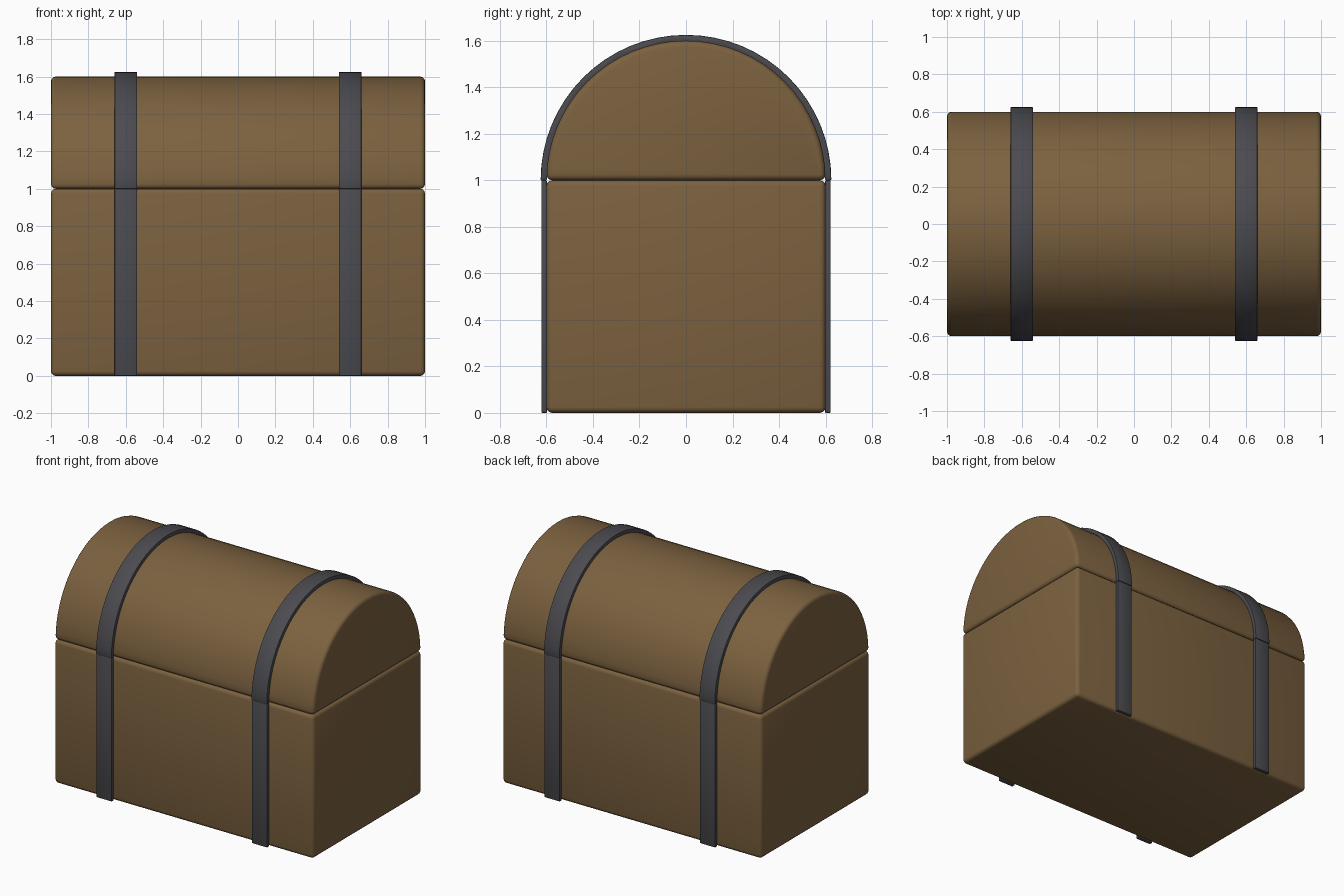
import bpy, bmesh, math

if "Cube" in bpy.data.objects:
    bpy.data.objects.remove(bpy.data.objects["Cube"])


def material(name, rgb):
    m = bpy.data.materials.new(name)
    m.diffuse_color = (*rgb, 1.0)
    m.use_nodes = True
    m.node_tree.nodes["Principled BSDF"].inputs["Base Color"].default_value = m.diffuse_color
    return m


WOOD = material("brown wood", (0.2, 0.12, 0.05))
IRON = material("dark iron", (0.07, 0.07, 0.08))


def arc(radius, steps=32, z=1.0):
    """Half circle in the y-z plane, from the front over the top to the back."""
    return [(-radius * math.cos(math.pi * i / steps),
             z + radius * math.sin(math.pi * i / steps)) for i in range(steps + 1)]


def rect(y0, y1, z0, z1):
    return [(y0, z0), (y0, z1), (y1, z1), (y1, z0)]


def extrude_x(name, profile, x0, x1, mat, bevel, segments):
    """Extrude a closed y-z profile along x, then round its sharp edges."""
    bm = bmesh.new()
    face = bm.faces.new([bm.verts.new((x0, y, z)) for y, z in profile])
    ext = bmesh.ops.extrude_face_region(bm, geom=[face])
    moved = [v for v in ext["geom"] if isinstance(v, bmesh.types.BMVert)]
    bmesh.ops.translate(bm, verts=moved, vec=(x1 - x0, 0, 0))
    bmesh.ops.recalc_face_normals(bm, faces=bm.faces)
    sharp = [e for e in bm.edges if e.calc_face_angle(0) > math.radians(30)]
    bmesh.ops.bevel(bm, geom=sharp, offset=bevel, segments=segments,
                    profile=0.5, affect='EDGES', clamp_overlap=True)
    me = bpy.data.meshes.new(name)
    bm.to_mesh(me)
    bm.free()
    me.materials.append(mat)
    ob = bpy.data.objects.new(name, me)
    bpy.context.collection.objects.link(ob)
    bpy.ops.object.select_all(action='DESELECT')
    ob.select_set(True)
    bpy.context.view_layer.objects.active = ob
    bpy.ops.object.shade_smooth_by_angle(angle=math.radians(35))
    return ob


# Wooden box and barrel lid
extrude_x("chest_body", rect(-0.6, 0.6, 0.0, 1.0), -1, 1, WOOD, 0.025, 3)
extrude_x("chest_lid", arc(0.6), -1, 1, WOOD, 0.025, 3)

# Iron straps: an arch over the lid, and upright strips on front and back
for side, x in (("left", -0.6), ("right", 0.6)):
    x0, x1 = x - 0.06, x + 0.06
    extrude_x(f"lid_strap_{side}", arc(0.625) + arc(0.598)[::-1], x0, x1, IRON, 0.004, 2)
    extrude_x(f"front_strap_{side}", rect(-0.622, -0.598, 0, 1), x0, x1, IRON, 0.004, 2)
    extrude_x(f"back_strap_{side}", rect(0.598, 0.622, 0, 1), x0, x1, IRON, 0.004, 2)
